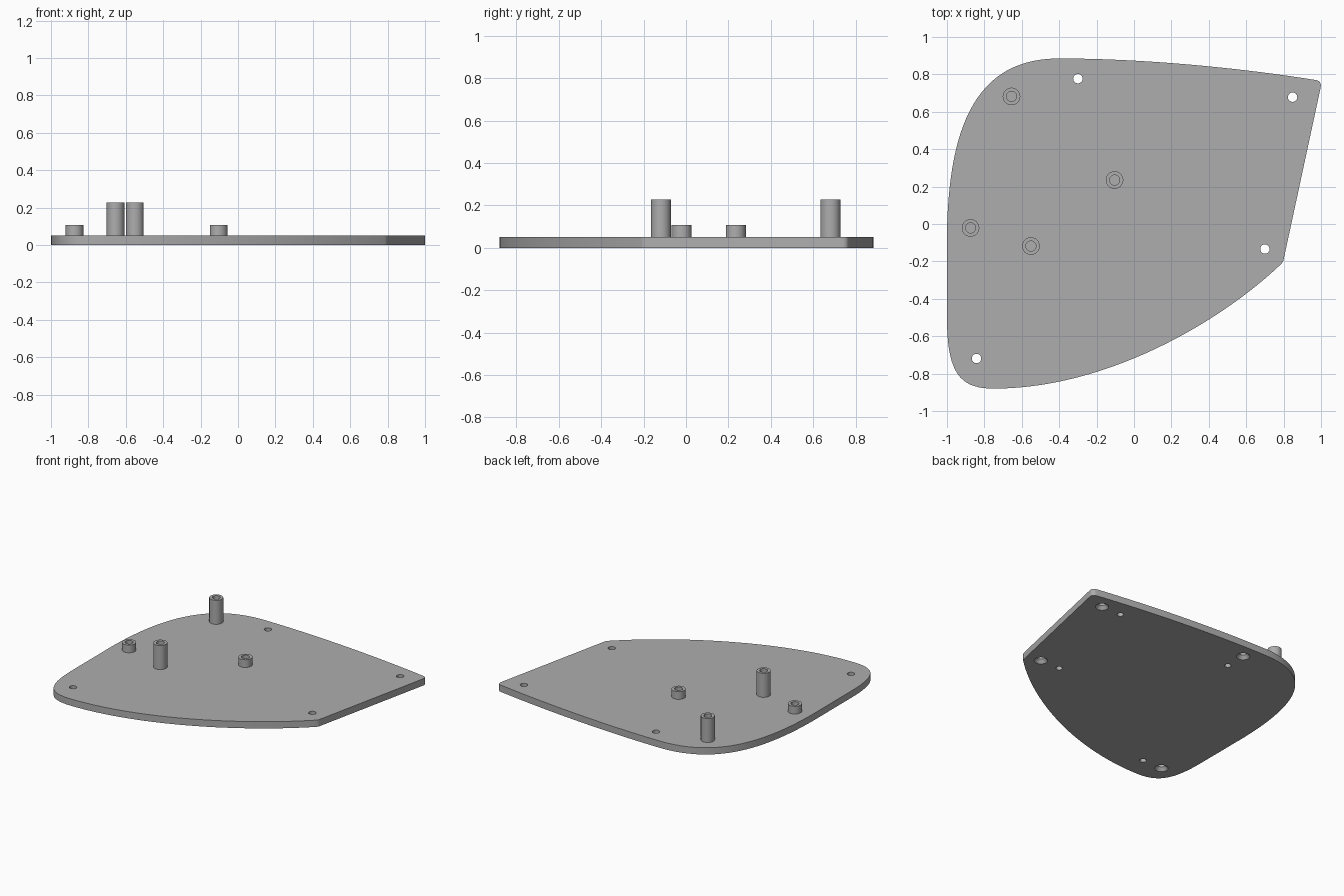
import bpy, bmesh, math
from mathutils import Vector
from mathutils.geometry import interpolate_bezier

if "Cube" in bpy.data.objects:
    bpy.data.objects.remove(bpy.data.objects["Cube"])

T = 0.05  # plate thickness
grey = bpy.data.materials.new("matte grey")
grey.diffuse_color = (0.42, 0.42, 0.42, 1)
grey.use_nodes = True
grey.node_tree.nodes["Principled BSDF"].inputs["Base Color"].default_value = grey.diffuse_color


def finish(bm, name):
    bmesh.ops.recalc_face_normals(bm, faces=bm.faces)
    me = bpy.data.meshes.new(name)
    bm.to_mesh(me)
    bm.free()
    me.materials.append(grey)
    ob = bpy.data.objects.new(name, me)
    bpy.context.collection.objects.link(ob)
    return ob


def smooth(ob):
    bpy.ops.object.select_all(action='DESELECT')
    ob.select_set(True)
    bpy.context.view_layer.objects.active = ob
    bpy.ops.object.shade_smooth_by_angle(angle=math.radians(30))


def lathe(bm, x, y, profile, closed=False, n=32):
    """Revolve (radius, z) points; closed joins last to first, otherwise ends are capped."""
    rings = [[bm.verts.new((x + r * math.cos(2 * math.pi * i / n),
                            y + r * math.sin(2 * math.pi * i / n), z))
              for i in range(n)] for r, z in profile]
    pairs = list(zip(rings, rings[1:]))
    if closed:
        pairs.append((rings[-1], rings[0]))
    else:
        bm.faces.new(rings[0])
        bm.faces.new(rings[-1])
    for a, b in pairs:
        for i in range(n):
            j = (i + 1) % n
            bm.faces.new((a[i], a[j], b[j], b[i]))


# Plate outline: bezier segments (start, handle, handle, end, steps)
segments = [
    ((-1, -.05), (-.99, .55), (-.83, .885), (-.4, .885), 28),
    ((-.4, .885), (0, .885), (.5, .845), (.97, .77), 20),
    ((.97, .77), (.99, .767), (1.003, .755), (.998, .73), 8),
    ((.8, -.19), (.797, -.205), (.79, -.211), (.775, -.225), 5),
    ((.775, -.225), (.45, -.53), (-.15, -.88), (-.75, -.88), 28),
    ((-.75, -.88), (-.93, -.88), (-1, -.8), (-1, -.5), 18),
]
outline = []
for *pts, steps in segments:
    for p in interpolate_bezier(*[Vector((*q, 0)) for q in pts], steps + 1):
        if not outline or (p - outline[-1]).length > 1e-5:
            outline.append(p)

bm = bmesh.new()
face = bm.faces.new([bm.verts.new(p) for p in outline])
top = bmesh.ops.extrude_face_region(bm, geom=[face])["geom"]
for v in top:
    if isinstance(v, bmesh.types.BMVert):
        v.co.z = T
plate = finish(bm, "plate")

# Countersunk through holes, each with a small blind hole beside it underneath
holes = [((-.30, .777), (0, -.16)), ((.848, .678), (-.16, 0)),
         ((.70, -.134), (-.16, 0)), ((-.842, -.719), (.16, 0))]
bm = bmesh.new()
for (x, y), (dx, dy) in holes:
    lathe(bm, x, y, [(.053, -.01), (.045, 0), (.025, .025), (.025, T + .02)])
    lathe(bm, x + dx, y + dy, [(.022, -.02), (.022, .03)], n=24)
cutter = finish(bm, "hole_cutter")
cutter.hide_render = True

mod = plate.modifiers.new("holes", 'BOOLEAN')
mod.operation, mod.solver, mod.object = 'DIFFERENCE', 'EXACT', cutter
bpy.context.view_layer.objects.active = plate
bpy.ops.object.modifier_apply(modifier=mod.name)
bpy.data.objects.remove(cutter)
smooth(plate)

# Hollow standoffs: two tall, two short
for name, x, y, z in [("tall_standoff_back", -.655, .682, .227),
                      ("tall_standoff_front", -.551, -.118, .227),
                      ("short_standoff_centre", -.104, .235, .107),
                      ("short_standoff_left", -.874, -.021, .107)]:
    bm = bmesh.new()
    lathe(bm, x, y, [(.047, T), (.047, z), (.027, z), (.027, T)], closed=True)
    smooth(finish(bm, name))
